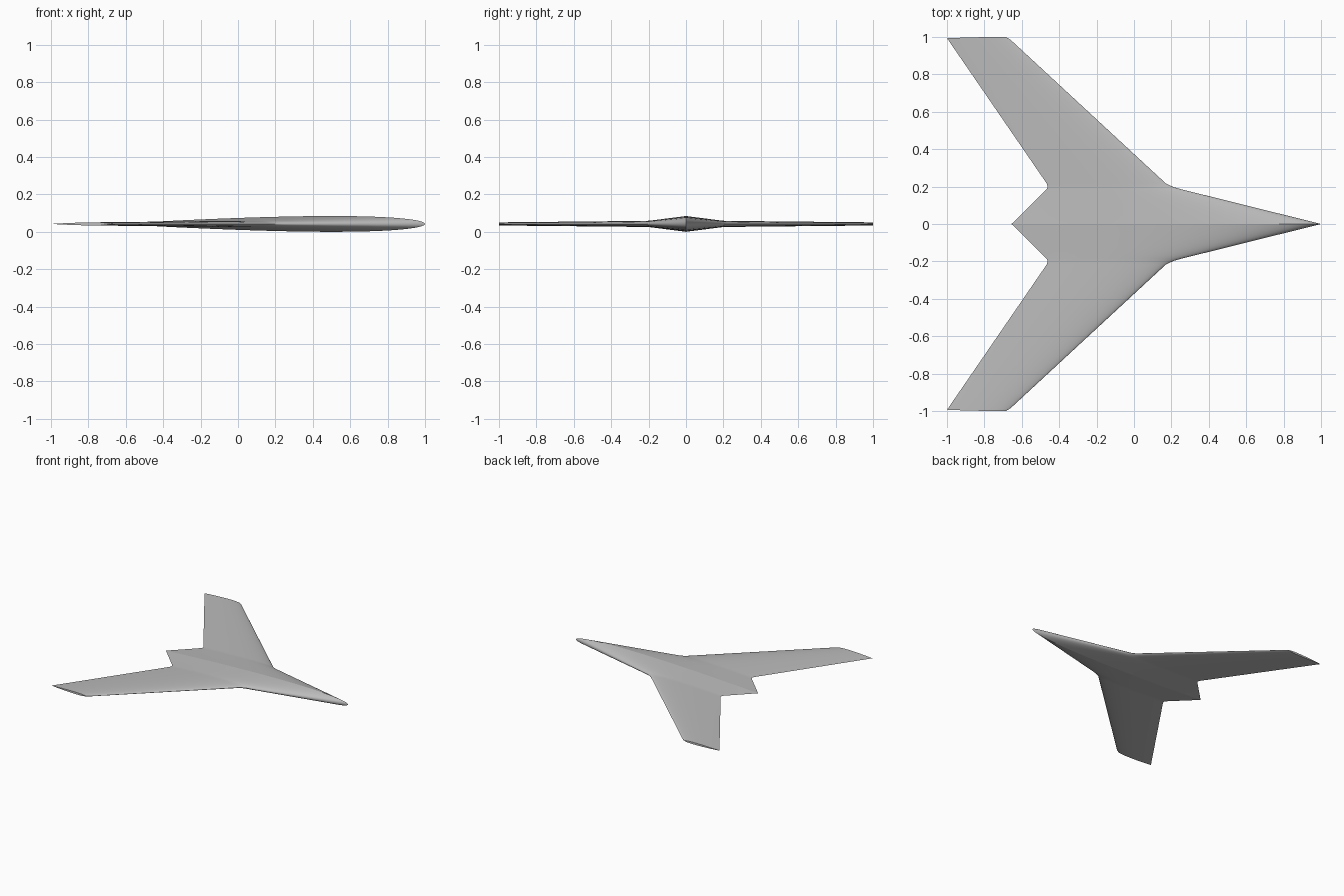
import bpy, bmesh, math

cube = bpy.data.objects.get("Cube")
if cube:
    bpy.data.objects.remove(cube, do_unlink=True)

RATIO = 0.051   # thickness over chord
STEPS = 28      # panels along each surface
MID_Z = 0.042

# Half-span stations: (y, leading edge x, trailing edge x)
HALF = [(0.0, 1.0, -0.655), (0.185, 0.255, -0.468), (0.197, 0.212, -0.461),
        (0.217, 0.17, -0.467), (0.985, -0.66, -0.994), (1.0, -0.685, -1.0)]
stations = [(-y, a, b) for y, a, b in reversed(HALF[1:])] + HALF


def half_thickness(t):
    """Symmetric airfoil with a closed trailing edge."""
    return 5 * RATIO * (0.2969 * math.sqrt(t) - 0.126 * t - 0.3516 * t**2
                        + 0.2843 * t**3 - 0.1036 * t**4)


def section(bm, y, lead, trail):
    """Closed ring: trailing edge, over the top to the nose, back underneath."""
    chord = lead - trail
    ring = []
    for i in range(2 * STEPS):
        t = (1 + math.cos(math.pi * i / STEPS)) / 2
        side = 1 if i < STEPS else -1
        z = MID_Z + side * chord * max(0, half_thickness(t))
        bow = 0.007 * t * t if abs(y) == 1 else 0
        ring.append(bm.verts.new((lead - chord * t, y - math.copysign(bow, y), z)))
    return ring


bm = bmesh.new()
rings = [section(bm, *s) for s in stations]
n = 2 * STEPS

# Skin between neighbouring sections
for r, s in zip(rings, rings[1:]):
    for i in range(n):
        j = (i + 1) % n
        bm.faces.new((r[i], r[j], s[j], s[i]))

# Wing tip caps, joined top to bottom so they follow the bowed tip
for ring in (rings[0], rings[-1]):
    for i in range(STEPS):
        corners = [ring[i], ring[i + 1], ring[n - i - 1], ring[(n - i) % n]]
        bm.faces.new(list(dict.fromkeys(corners)))

bmesh.ops.recalc_face_normals(bm, faces=bm.faces[:])

# Crisp ridge along the centre line
for e in bm.edges:
    if all(abs(v.co.y) < 1e-6 for v in e.verts):
        e.smooth = False

mesh = bpy.data.meshes.new("flying_wing")
bm.to_mesh(mesh)
bm.free()
wing = bpy.data.objects.new("flying_wing", mesh)
bpy.context.collection.objects.link(wing)

# Plain grey skin
grey = bpy.data.materials.new("light_grey")
grey.use_nodes = True
colour = (0.5, 0.5, 0.5, 1)
grey.diffuse_color = colour
grey.node_tree.nodes["Principled BSDF"].inputs["Base Color"].default_value = colour
mesh.materials.append(grey)

bpy.ops.object.select_all(action="DESELECT")
wing.select_set(True)
bpy.context.view_layer.objects.active = wing
bpy.ops.object.shade_smooth_by_angle(angle=math.radians(35), keep_sharp_edges=True)
